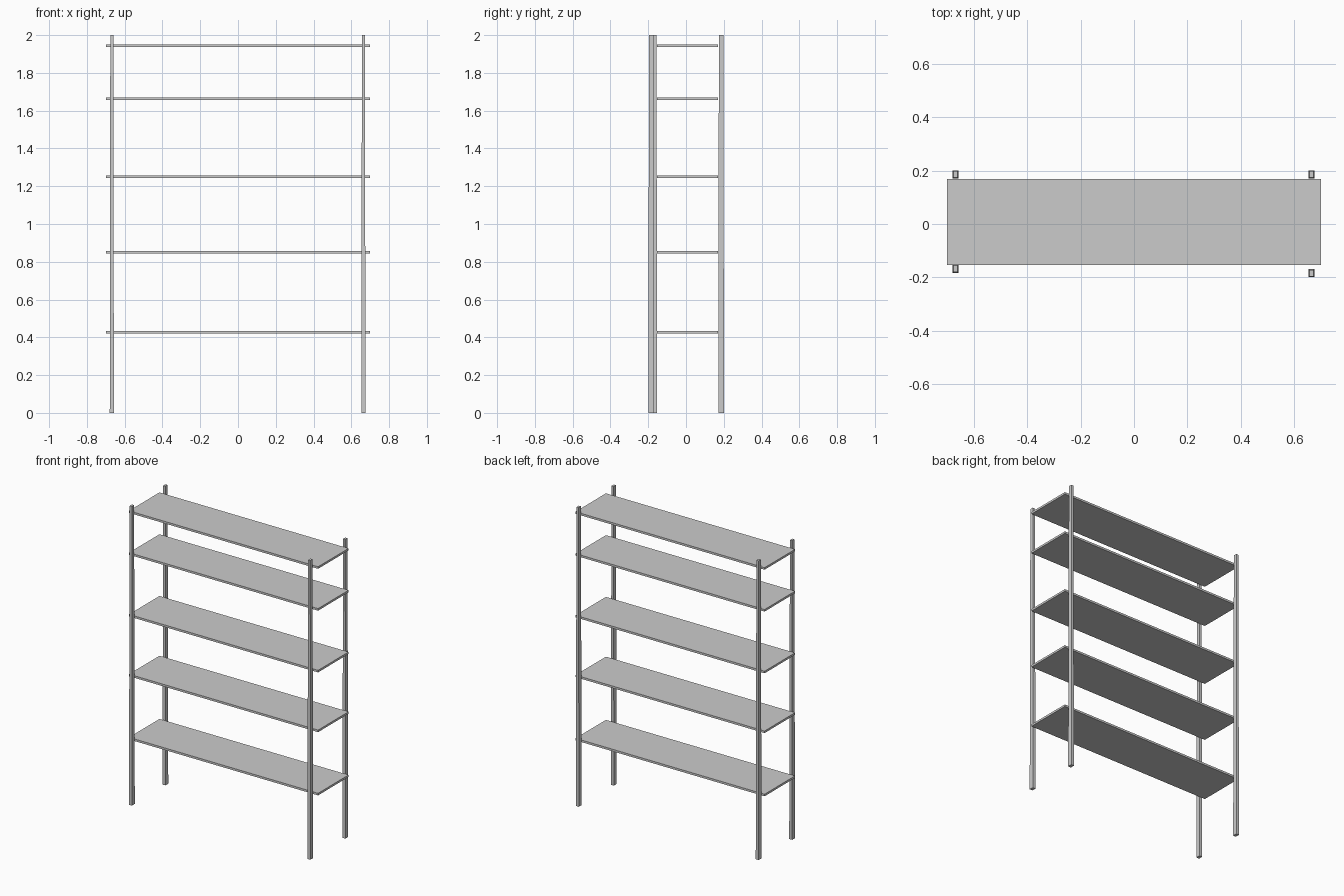
import bpy, bmesh

if "Cube" in bpy.data.objects:
    bpy.data.objects.remove(bpy.data.objects["Cube"])


def tapered_box(name, center, bottom, top, z0, z1):
    """Box whose bottom and top may differ in size (width, depth)."""
    bm = bmesh.new()
    bmesh.ops.create_cube(bm, size=1)
    for v in bm.verts:
        w, d = top if v.co.z > 0 else bottom
        v.co.x = center[0] + v.co.x * w
        v.co.y = center[1] + v.co.y * d
        v.co.z = z1 if v.co.z > 0 else z0
    mesh = bpy.data.meshes.new(name)
    bm.to_mesh(mesh)
    bm.free()
    obj = bpy.data.objects.new(name, mesh)
    bpy.context.collection.objects.link(obj)
    return obj


# Five thin shelves
for i, z in enumerate((0.427, 0.85, 1.25, 1.663, 1.943)):
    tapered_box(f"shelf_{i + 1}", (0, 0.008), (1.4, 0.322), (1.4, 0.322),
                z - 0.007, z + 0.007)

# Four slim posts, tapering slightly upward; the front pair is uneven in depth
posts = {
    "front_left_post": (-0.668, -0.168),
    "front_right_post": (0.664, -0.184),
    "back_left_post": (-0.668, 0.186),
    "back_right_post": (0.664, 0.186),
}
for name, center in posts.items():
    tapered_box(name, center, (0.022, 0.030), (0.016, 0.024), 0, 2)
